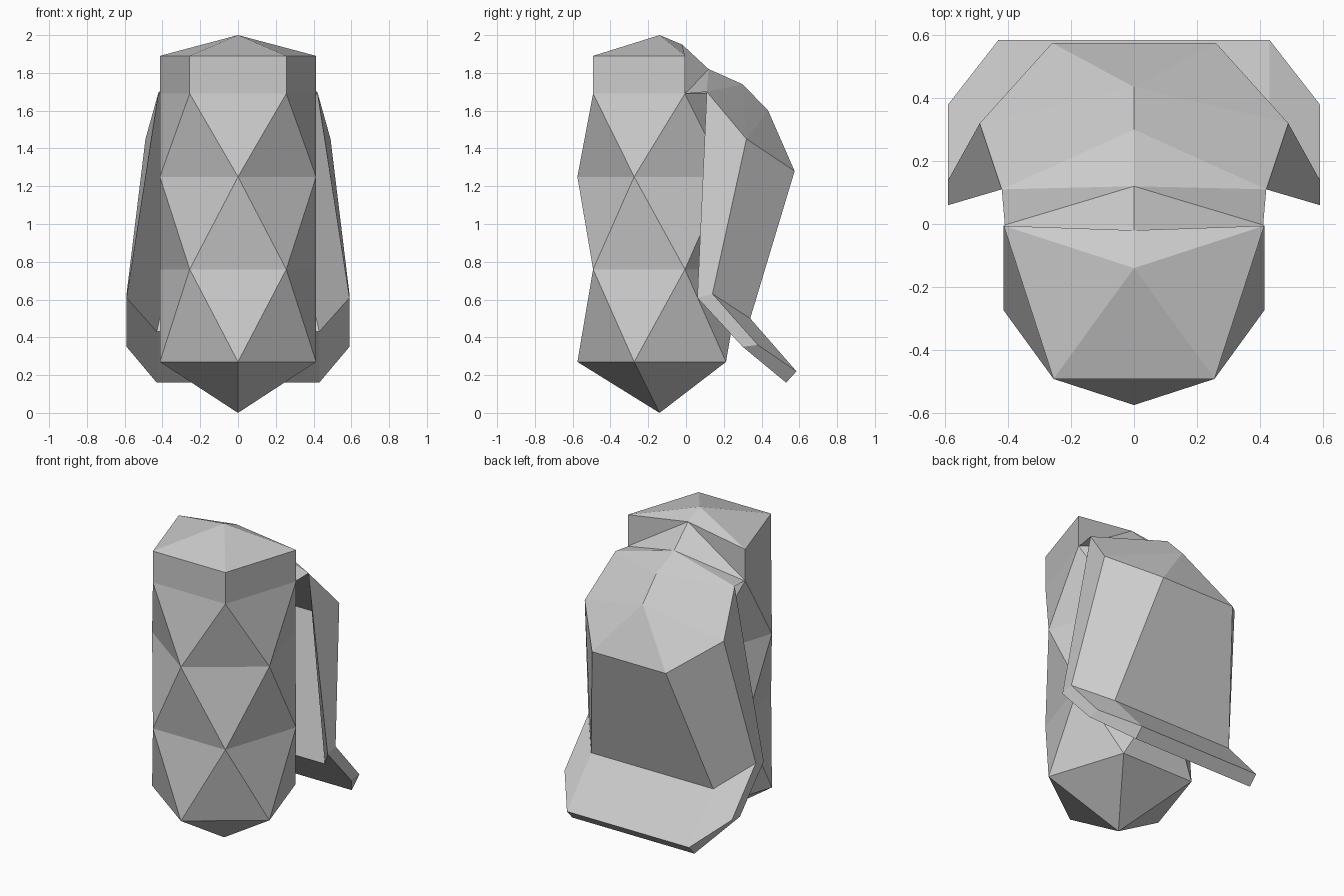
import bpy, bmesh
from math import sin, cos, radians

if "Cube" in bpy.data.objects:
    bpy.data.objects.remove(bpy.data.objects["Cube"])


def finish(bm, name):
    bmesh.ops.recalc_face_normals(bm, faces=bm.faces[:])
    me = bpy.data.meshes.new(name)
    bm.to_mesh(me)
    bm.free()
    ob = bpy.data.objects.new(name, me)
    bpy.context.collection.objects.link(ob)
    return ob


# body: stacked pentagon rings, each turned half a step from the one below
CY, R = -0.14, 0.435
bm = bmesh.new()
rings = []
for k, z in enumerate((0.27, 0.76, 1.25, 1.69)):
    angles = [radians(-90 + 72 * i + 36 * (k % 2)) for i in range(5)]
    rings.append([bm.verts.new((R * cos(a), CY + R * sin(a), z)) for a in angles])
for k in range(3):
    lo, hi = rings[k], rings[k + 1]
    for i in range(5):
        j = (i + 1) % 5
        if k % 2 == 0:
            bm.faces.new((lo[i], lo[j], hi[i]))
            bm.faces.new((lo[j], hi[j], hi[i]))
        else:
            bm.faces.new((lo[i], lo[j], hi[j]))
            bm.faces.new((lo[i], hi[j], hi[i]))

# pointed base
tip = bm.verts.new((0, CY, 0))
for i in range(5):
    bm.faces.new((rings[0][(i + 1) % 5], rings[0][i], tip))

# upright collar, low peak and sloping back of the top
r = rings[3]
t = {i: bm.verts.new((r[i].co.x, r[i].co.y, 1.89)) for i in (0, 1, 3, 4)}
peak = bm.verts.new((0, CY, 2.0))
ridge = bm.verts.new((0, -0.02, 1.95))
nape = bm.verts.new((0, 0.12, 1.82))
for a, b in ((4, 0), (0, 1), (3, 4)):
    bm.faces.new((r[a], r[b], t[b], t[a]))
    bm.faces.new((t[a], t[b], peak))
for s in (1, 3):
    bm.faces.new((t[s], ridge, peak))
    bm.faces.new((r[s], ridge, t[s]))
    bm.faces.new((r[s], nape, ridge))
    bm.faces.new((r[s], r[2], nape))
finish(bm, "body")


def mirrored_mesh(name, points, faces):
    """Points are one half; '-' before a key means its mirror image."""
    bm = bmesh.new()
    verts = {}
    for key, (x, y, z) in points.items():
        verts[key] = bm.verts.new((x, y, z))
        verts["-" + key] = bm.verts.new((-x, y, z)) if x else verts[key]
    done = set()
    for line in faces:
        keys = line.split()
        flip = [k[1:] if k[0] == "-" else "-" + k for k in keys]
        for ks in (keys, flip):
            vs = [verts[k] for k in ks]
            if frozenset(vs) not in done:
                done.add(frozenset(vs))
                bm.faces.new(vs)
    return finish(bm, name)


# hood: hollow faceted shell open to the front, flaring into a thick brim
points = {
    "nape": (0, 0.12, 1.82), "crown": (0, 0.30, 1.74), "back": (0, 0.435, 1.60),
    "neck": (0.41, -0.005, 1.69),
    "front": (0.42, 0.11, 1.70), "side": (0.49, 0.32, 1.45), "rear": (0.26, 0.575, 1.28),
    "side_low": (0.59, 0.14, 0.63), "rear_low": (0.43, 0.34, 0.50),
    "front_low": (0.59, 0.06, 0.61), "inner_low": (0.43, 0.26, 0.43),
    "inner_top": (0.25, 0.49, 1.25),
    "brim_side": (0.59, 0.38, 0.36), "brim_rear": (0.43, 0.585, 0.22),
    "under_side": (0.59, 0.30, 0.35), "under_rear": (0.43, 0.53, 0.16),
}
faces = [
    # dome
    "nape neck front", "nape front crown", "crown front side",
    "crown side back", "back side rear", "back rear -rear",
    # outer walls
    "front front_low side_low side", "side side_low rear_low rear",
    "rear rear_low -rear_low -rear",
    # inner walls and roof
    "front inner_top inner_low front_low",
    "inner_top -inner_top -inner_low inner_low",
    "front -front -inner_top inner_top",
    "neck -neck -front front", "neck nape -neck",
    # brim top, edge and underside
    "side_low brim_side brim_rear rear_low",
    "rear_low brim_rear -brim_rear -rear_low",
    "side_low front_low under_side brim_side",
    "brim_side under_side under_rear brim_rear",
    "brim_rear under_rear -under_rear -brim_rear",
    "front_low inner_low under_rear under_side",
    "inner_low -inner_low -under_rear under_rear",
]
mirrored_mesh("hood", points, faces)
